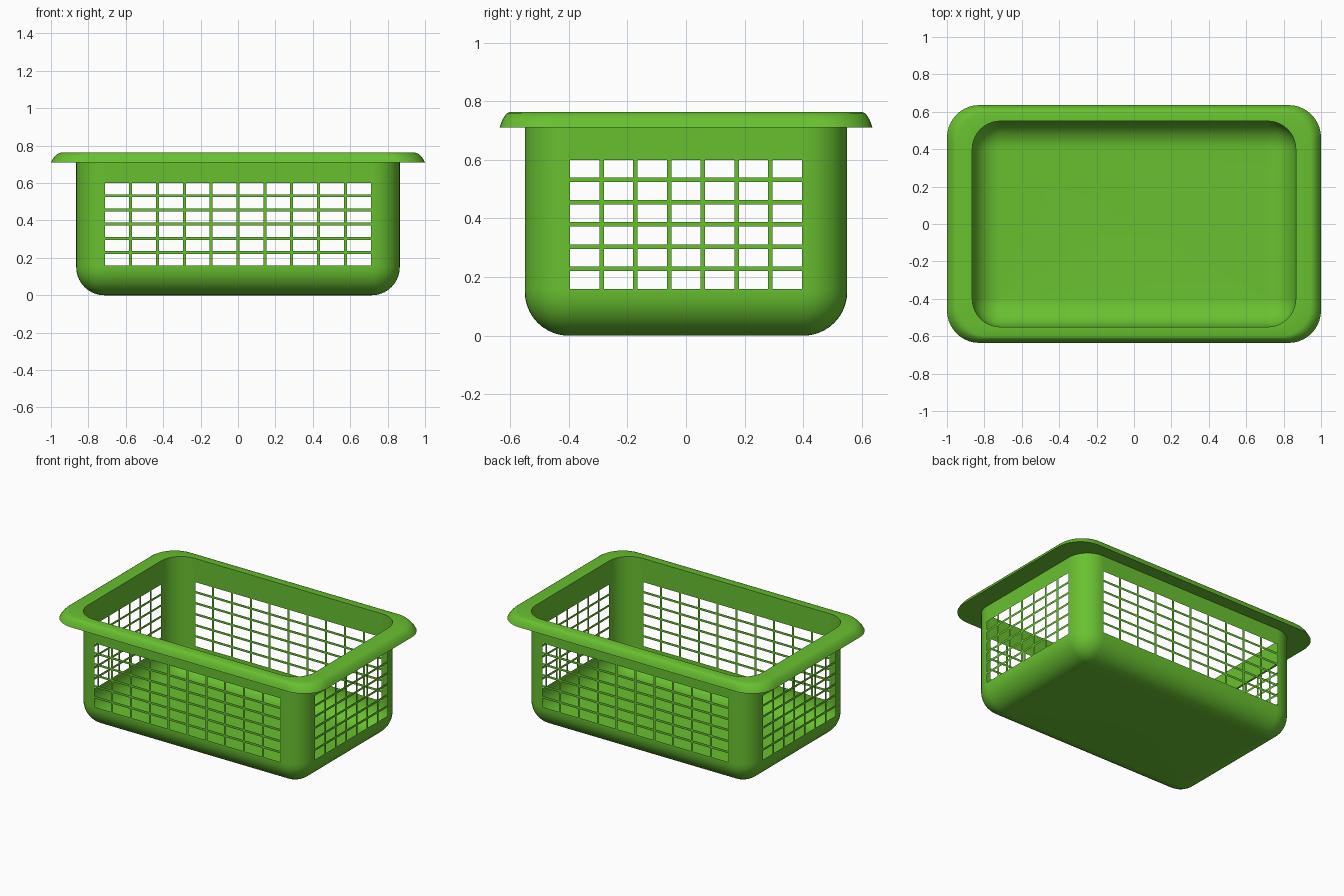
import bpy, bmesh
from math import sin, cos, pi

if "Cube" in bpy.data.objects:
    bpy.data.objects.remove(bpy.data.objects["Cube"])

CX, CY, R = 0.715, 0.40, 0.15      # straight half lengths and corner radius
TOP, ARC = 0.763, 10
BAR = 0.0155


def slots(lo, hi, n):
    """Start/end coordinates of n openings separated by bars."""
    w = (hi - lo - (n - 1) * BAR) / n
    return [v for i in range(n) for v in (lo + i * (w + BAR), lo + i * (w + BAR) + w)]


XS, YS, ZS = slots(-0.71, 0.71, 10), slots(-0.395, 0.395, 7), slots(0.16, 0.60, 6)


def ring(r):
    """Counter-clockwise rounded rectangle: (x, y, starts_a_slot)."""
    pts = []
    sides = [(XS, 0), (YS, 1), (XS, 2), (YS, 3)]
    for vals, q in sides:
        for i, v in enumerate(vals):
            s = i % 2 == 0
            pts.append([(v, -CY - r, s), (CX + r, v, s),
                        (-v, CY + r, s), (-CX - r, -v, s)][q])
        cx, cy = [(CX, -CY), (CX, CY), (-CX, CY), (-CX, -CY)][q]
        for j in range(ARC + 1):
            a = -pi / 2 + q * pi / 2 + j / ARC * pi / 2
            pts.append((cx + r * cos(a), cy + r * sin(a), False))
    return pts


def loft(name, levels, floor=False, slot_z=()):
    """Skin rings given as (corner radius, plan scale, z), leaving slots open."""
    bm = bmesh.new()
    flags = [p[2] for p in ring(R)]
    rows = [[bm.verts.new((x * s, y * s, z)) for x, y, _ in ring(r)] for r, s, z in levels]
    n = len(flags)
    for k in range(len(rows) - 1):
        for i in range(n):
            if flags[i] and levels[k][2] in slot_z:
                continue
            j = (i + 1) % n
            bm.faces.new((rows[k][i], rows[k][j], rows[k + 1][j], rows[k + 1][i]))
    if floor:
        bm.faces.new(rows[0][::-1])
    bmesh.ops.remove_doubles(bm, verts=bm.verts, dist=1e-5)
    me = bpy.data.meshes.new(name)
    bm.to_mesh(me)
    bm.free()
    ob = bpy.data.objects.new(name, me)
    bpy.context.collection.objects.link(ob)
    me.materials.append(green)
    bpy.ops.object.select_all(action='DESELECT')
    ob.select_set(True)
    bpy.context.view_layer.objects.active = ob
    bpy.ops.object.shade_smooth_by_angle(angle=0.6)
    return ob


green = bpy.data.materials.new("green_plastic")
green.diffuse_color = (0.14, 0.53, 0.03, 1)
green.use_nodes = True
green.node_tree.nodes["Principled BSDF"].inputs["Base Color"].default_value = green.diffuse_color

# Basket body: rounded bottom, latticed walls, open top
fillet = [(R * sin(t * pi / 20), 1, R - R * cos(t * pi / 20)) for t in range(11)]
walls = [(R, 1, z) for z in ZS + [TOP]]
loft("basket_body", fillet + walls, floor=True, slot_z=ZS[::2])

# Flared rim: flat underside, curved outer lip, flat top
lip = [(1.0, 0.71), (1.156, 0.71), (1.147, 0.725), (1.136, 0.739), (1.123, 0.751),
       (1.109, 0.759), (1.092, TOP), (1.0, TOP)]
loft("rim", [(R, s, z) for s, z in lip])
